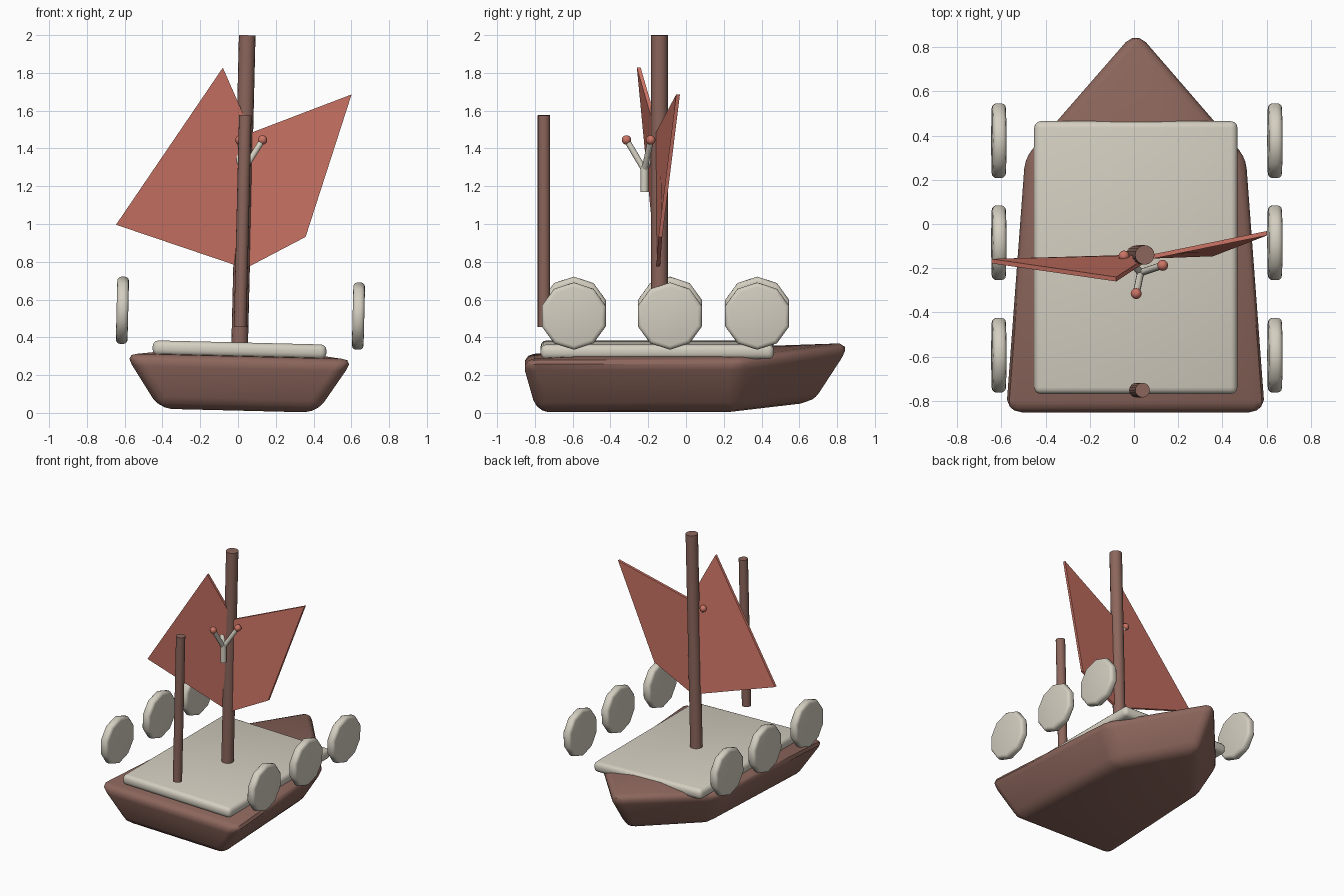
import bpy, bmesh, math
from mathutils import Matrix, Vector

if "Cube" in bpy.data.objects:
    bpy.data.objects.remove(bpy.data.objects["Cube"])

ROLL = Matrix.Rotation(math.radians(1.4), 4, 'Y')   # the whole boat heels slightly


def material(name, rgb):
    m = bpy.data.materials.new(name)
    m.diffuse_color = (*rgb, 1)
    m.use_nodes = True
    m.node_tree.nodes["Principled BSDF"].inputs["Base Color"].default_value = m.diffuse_color
    return m


WOOD = material("brown wood", (0.262, 0.133, 0.107))
CREAM = material("cream", (0.66, 0.62, 0.53))
RED = material("sail red", (0.60, 0.175, 0.13))


def finish(name, bm, mat, smooth=40, roll=True):
    bmesh.ops.recalc_face_normals(bm, faces=bm.faces)
    if roll:
        bm.transform(ROLL)
    me = bpy.data.meshes.new(name)
    bm.to_mesh(me)
    bm.free()
    me.materials.append(mat)
    ob = bpy.data.objects.new(name, me)
    bpy.context.collection.objects.link(ob)
    if smooth:
        bpy.ops.object.select_all(action='DESELECT')
        ob.select_set(True)
        bpy.context.view_layer.objects.active = ob
        bpy.ops.object.shade_smooth_by_angle(angle=math.radians(smooth))
    return ob


def bevel(bm, width, segments, min_angle=25):
    bm.normal_update()
    edges = [e for e in bm.edges if e.calc_face_angle(0) > math.radians(min_angle)]
    bmesh.ops.bevel(bm, geom=edges, offset=width, segments=segments,
                    profile=0.5, affect='EDGES', clamp_overlap=True)


def rod(name, a, b, r, mat, sides=16, roll=True):
    a, b = Vector(a), Vector(b)
    d = b - a
    bm = bmesh.new()
    bmesh.ops.create_cone(bm, cap_ends=True, segments=sides, radius1=r, radius2=r,
                          depth=d.length)
    bm.transform(Matrix.Translation((a + b) / 2) @ d.to_track_quat('Z', 'Y').to_matrix().to_4x4())
    return finish(name, bm, mat, roll=roll)


# hull: five-cornered shell with a raised bow
bottom = [(-0.42, -0.79, 0.012), (0.42, -0.79, 0.012), (0.37, 0.25, 0.012),
          (0, 0.71, 0.06), (-0.37, 0.25, 0.012)]
top = [(-0.61, -0.87, 0.297), (0.61, -0.87, 0.297), (0.525, 0.31, 0.297),
       (0, 0.91, 0.372), (-0.525, 0.31, 0.297)]
bm = bmesh.new()
lo = [bm.verts.new(p) for p in bottom]
hi = [bm.verts.new(p) for p in top]
for i in range(5):
    j = (i + 1) % 5
    bm.faces.new((lo[i], lo[j], hi[j], hi[i]))
for tri in ((0, 1, 3), (1, 2, 3), (0, 3, 4)):
    bm.faces.new([hi[k] for k in tri])
bm.faces.new([lo[k] for k in (4, 2, 1, 0)])
bm.faces.new([lo[k] for k in (4, 3, 2)])
bmesh.ops.recalc_face_normals(bm, faces=bm.faces)
bevel(bm, 0.065, 3)
finish("hull", bm, WOOD)

# deck: rounded slab
bm = bmesh.new()
bmesh.ops.create_cube(bm, size=1)
bm.transform(Matrix.Translation((0, -0.152, 0.334)) @ Matrix.Diagonal((0.92, 1.235, 0.078, 1)))
bevel(bm, 0.03, 3)
finish("deck", bm, CREAM)

# shields floating along both sides
for side, label in ((-1, "left"), (1, "right")):
    for n, y in enumerate((-0.594, -0.085, 0.377), 1):
        bm = bmesh.new()
        bmesh.ops.create_cone(bm, cap_ends=True, segments=10, radius1=0.178,
                              radius2=0.178, depth=0.062)
        bm.transform(Matrix.Rotation(math.pi / 2, 4, 'Y')
                     @ Matrix.Rotation(math.pi / 2, 4, 'Z'))
        bevel(bm, 0.022, 3, 60)
        bm.transform(Matrix.Translation((side * 0.625, y, 0.528)))
        finish(f"{label}_shield_{n}", bm, CREAM)

# masts
rod("main_mast", (0, -0.14, 0.33), (0, -0.14, 2.0), 0.044, WOOD)
rod("rear_mast", (0, -0.752, 0.455), (0, -0.752, 1.576), 0.033, WOOD)

# sail: two panels folded at the mast
front = [(0.02, -0.158, 0.765), (0.035, -0.16, 1.485), (-0.125, -0.26, 1.825),
         (-0.67, -0.178, 0.98), (0.56, -0.052, 1.70), (0.335, -0.146, 0.94)]
bm = bmesh.new()
f = [bm.verts.new(p) for p in front]
b = [bm.verts.new((x, y + 0.02, z)) for x, y, z in front]
for panel in ((0, 1, 2, 3), (0, 5, 4, 1)):
    bm.faces.new([f[k] for k in panel])
    bm.faces.new([b[k] for k in reversed(panel)])
rim = (0, 5, 4, 1, 2, 3)
for i in range(6):
    p, q = rim[i], rim[(i + 1) % 6]
    bm.faces.new((f[p], f[q], b[q], b[p]))
finish("sail", bm, RED, smooth=0)

# three-armed ornament with red tips
hub = (0.03, -0.22, 1.285)
rod("ornament_stem", (0.03, -0.22, 1.17), (0.03, -0.22, 1.305), 0.021, CREAM, 12, False)
for n, tip in enumerate(((-0.045, -0.145, 1.445), (0.13, -0.187, 1.445),
                         (0.01, -0.315, 1.445)), 1):
    rod(f"ornament_arm_{n}", hub, tip, 0.016, CREAM, 12, False)
    bm = bmesh.new()
    bmesh.ops.create_uvsphere(bm, u_segments=12, v_segments=8, radius=0.025)
    bm.transform(Matrix.Translation(tip))
    finish(f"ornament_tip_{n}", bm, RED, 60, False)
